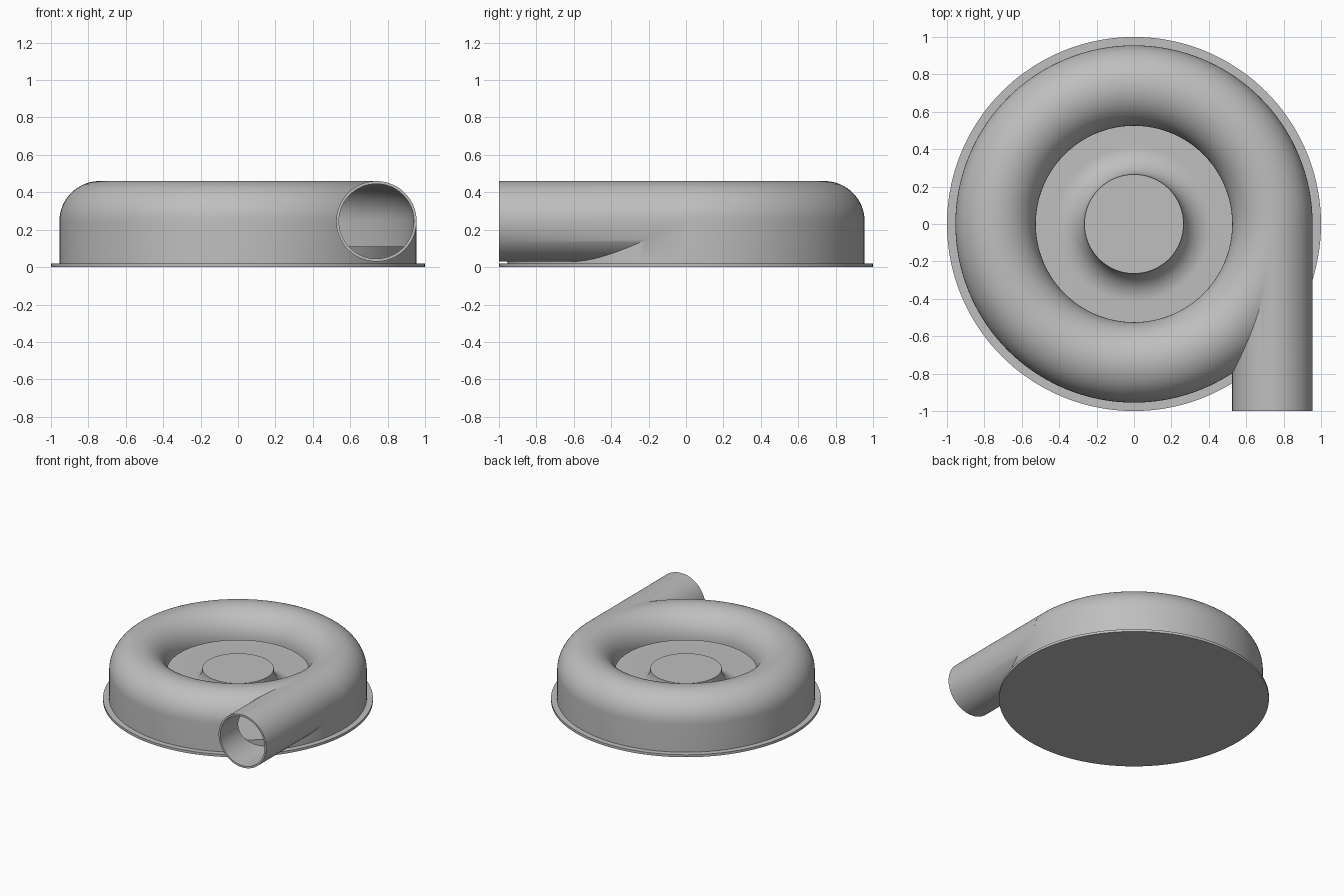
import bpy, bmesh
from math import pi, sin, cos, radians
from mathutils import Matrix

cube = bpy.data.objects.get("Cube")
if cube:
    bpy.data.objects.remove(cube, do_unlink=True)

grey = bpy.data.materials.new("light grey")
grey.use_nodes = True
grey.diffuse_color = (0.52, 0.52, 0.52, 1)
grey.node_tree.nodes["Principled BSDF"].inputs["Base Color"].default_value = (0.52, 0.52, 0.52, 1)

TUBE_R, TUBE_X, TUBE_Z = 0.215, 0.74, 0.245   # scroll tube section
WALL = 0.015
FLANGE, FLOOR, HUB_R, HUB_Z = 0.02, 0.11, 0.265, 0.26


def add_object(name, bm):
    bmesh.ops.recalc_face_normals(bm, faces=bm.faces)
    mesh = bpy.data.meshes.new(name)
    bm.to_mesh(mesh)
    bm.free()
    mesh.materials.append(grey)
    obj = bpy.data.objects.new(name, mesh)
    bpy.context.collection.objects.link(obj)
    return obj


def arc(cx, cz, r, start, end, steps):
    angles = [radians(start + (end - start) * i / steps) for i in range(steps + 1)]
    return [(cx + r * cos(a), cz + r * sin(a)) for a in angles]


def lathe(name, profile, segments=144):
    """Revolve a closed (radius, height) outline about z."""
    bm = bmesh.new()
    rings = []
    for s in range(segments):
        a = 2 * pi * s / segments
        rings.append([bm.verts.new((r * cos(a), r * sin(a), z)) for r, z in profile])
    n = len(profile)
    for s in range(segments):
        p, q = rings[s], rings[(s + 1) % segments]
        for i in range(n):
            j = (i + 1) % n
            if profile[i][0] > 0 or profile[j][0] > 0:
                bm.faces.new((p[i], q[i], q[j], p[j]))
    bmesh.ops.remove_doubles(bm, verts=bm.verts, dist=1e-6)
    return add_object(name, bm)


def pipe(name, radius, y0, y1):
    bm = bmesh.new()
    place = Matrix.Translation((TUBE_X, (y0 + y1) / 2, TUBE_Z)) @ Matrix.Rotation(pi / 2, 4, "X")
    bmesh.ops.create_cone(bm, cap_ends=True, segments=80, radius1=radius,
                          radius2=radius, depth=y1 - y0, matrix=place)
    return add_object(name, bm)


def combine(target, tool, operation):
    mod = target.modifiers.new(operation.lower(), "BOOLEAN")
    mod.operation, mod.object, mod.solver = operation, tool, "EXACT"
    activate(target)
    bpy.ops.object.modifier_apply(modifier=mod.name)
    bpy.data.objects.remove(tool, do_unlink=True)


def activate(obj):
    bpy.ops.object.select_all(action="DESELECT")
    obj.select_set(True)
    bpy.context.view_layer.objects.active = obj


# Scroll housing: half-round roof with a straight outer skirt, plus outlet pipe
inner = TUBE_X - TUBE_R
outer = TUBE_X + TUBE_R
housing = lathe("scroll_housing",
                arc(TUBE_X, TUBE_Z, TUBE_R, 180, 0, 32) + [(outer, FLANGE), (inner, FLANGE)])
combine(housing, pipe("outlet_pipe", TUBE_R, -1.0, -0.01), "UNION")

# Hollow out the housing and bore the outlet
cavity = lathe("cavity",
               [(inner - 0.05, -0.05), (inner - 0.05, TUBE_Z)]
               + arc(TUBE_X, TUBE_Z, TUBE_R - WALL, 180, 0, 32)
               + [(outer - WALL, -0.05)])
combine(housing, cavity, "DIFFERENCE")
combine(housing, pipe("bore", TUBE_R - WALL, -1.1, -0.02), "DIFFERENCE")

# Base plate: thin flange, raised floor and a flared central hub
fillet = HUB_Z - FLOOR
boss = outer - WALL - 0.002
base = lathe("base_plate",
             [(0, 0), (1, 0), (1, FLANGE), (boss, FLANGE), (boss, FLOOR)]
             + arc(HUB_R + fillet, HUB_Z, fillet, 270, 180, 16) + [(0, HUB_Z)])

for obj in (housing, base):
    activate(obj)
    bpy.ops.object.shade_smooth_by_angle(angle=radians(30))
